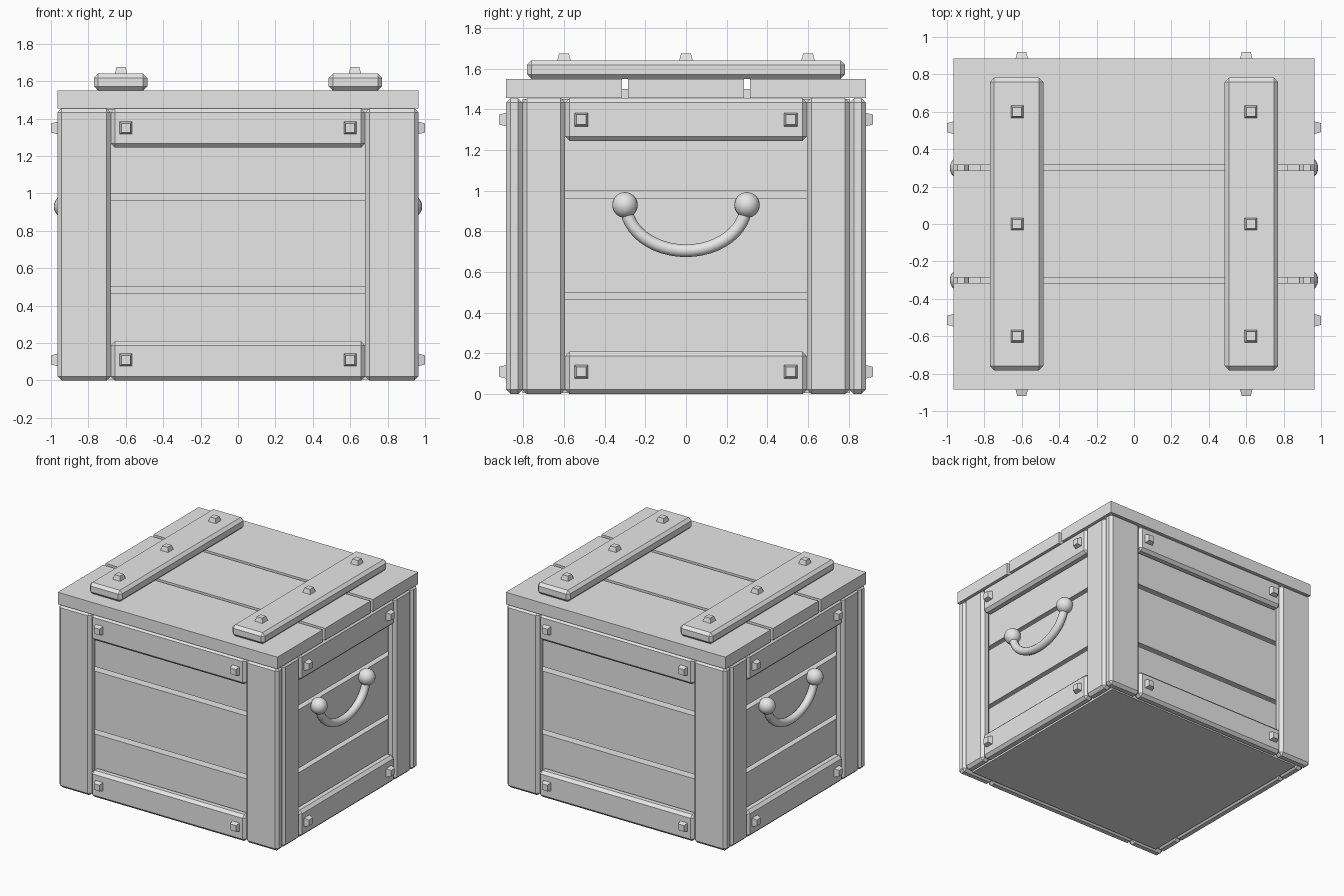
import bpy, bmesh, math
from mathutils import Matrix, Vector

if "Cube" in bpy.data.objects:
    bpy.data.objects.remove(bpy.data.objects["Cube"])

GREY = (0.8, 0.8, 0.8, 1)
mat = bpy.data.materials.new("plain_grey")
mat.use_nodes = True
mat.diffuse_color = GREY
mat.node_tree.nodes["Principled BSDF"].inputs["Base Color"].default_value = GREY

HX, HY = 0.965, 0.884      # outer half sizes
T = 0.08                   # post and rail thickness
TOP = 1.455                # underside of the lid
BEVEL = 0.022


def finish(name, bm):
    mesh = bpy.data.meshes.new(name)
    bm.to_mesh(mesh)
    bm.free()
    mesh.materials.append(mat)
    obj = bpy.data.objects.new(name, mesh)
    bpy.context.collection.objects.link(obj)
    return obj


def box(name, x, y, z, bevel=0.0):
    """Box from (min, max) ranges, with optional chamfered edges."""
    bm = bmesh.new()
    size = [r[1] - r[0] for r in (x, y, z)]
    mid = [(r[0] + r[1]) / 2 for r in (x, y, z)]
    bmesh.ops.create_cube(bm, size=1, matrix=Matrix.Translation(mid) @ Matrix.Diagonal((*size, 1)))
    if bevel:
        bmesh.ops.bevel(bm, geom=bm.edges[:], offset=bevel, segments=1, affect='EDGES')
    return finish(name, bm)


def bolt(name, pos, normal):
    """Square tapered bolt head with its base at pos."""
    bm = bmesh.new()
    turn = Vector(normal).to_track_quat('Z', 'Y').to_matrix().to_4x4()
    place = Matrix.Translation(pos) @ turn @ Matrix.Translation((0, 0, 0.0125))
    place = place @ Matrix.Rotation(math.pi / 4, 4, 'Z')
    bmesh.ops.create_cone(bm, cap_ends=True, segments=4, radius1=0.051, radius2=0.034,
                          depth=0.045, matrix=place)
    finish(name, bm)


def span(s, a, b):
    return tuple(sorted((s * a, s * b)))


# Inner body
box("inner_body", (-HX + 0.145, HX - 0.145), (-HY + 0.145, HY - 0.145), (0.005, 1.5))

# Wall planks with open grooves between them
planks = [(0.005, 0.465), (0.5, 0.965), (1.0, TOP - 0.005)]
px, py = HX - T, HY - T
for s, end, side in ((-1, "front", "right"), (1, "back", "left")):
    for i, z in enumerate(planks):
        box(f"{end}_plank_{i}", (-px, px), span(s, py - 0.065, py), z)
        box(f"{side}_plank_{i}", span(s, px - 0.065, px), (-py + 0.065, py - 0.065), z)

    # Corner posts
    for t in (-1, 1):
        box(f"{end}_post", span(t, 0.68, HX), span(s, py, HY), (0, TOP), BEVEL)
        box(f"{side}_post", span(s, px, HX), span(t, 0.594, py), (0, TOP), BEVEL)

    # Rails and their bolts
    for level, z in (("lower", (0, 0.21)), ("upper", (1.245, TOP))):
        box(f"{end}_{level}_rail", (-0.68, 0.68), span(s, py, HY), z, BEVEL)
        box(f"{side}_{level}_rail", span(s, px, HX), (-0.594, 0.594), z, BEVEL)
        h = 0.11 if level == "lower" else 1.35
        for t in (-1, 1):
            bolt(f"{end}_bolt", (t * 0.6, s * HY, h), (0, s, 0))
            bolt(f"{side}_bolt", (s * HX, t * 0.515, h), (s, 0, 0))

    # Lid cleats with bolts
    box(f"{side}_lid_cleat", span(s, 0.485, 0.77), (-0.782, 0.782), (1.55, 1.64), BEVEL)
    for y in (-0.6, 0, 0.6):
        bolt("lid_bolt", (s * 0.625, y, 1.64), (0, 0, 1))

    # Handle: curved bar between two knobs
    hx = s * 0.922
    bm = bmesh.new()
    for t in (-1, 1):
        bmesh.ops.create_uvsphere(bm, u_segments=20, v_segments=12, radius=0.063,
                                  matrix=Matrix.Translation((hx, t * 0.3, 0.93)))
    for f in bm.faces:
        f.smooth = True
    finish(f"{side}_handle_knobs", bm)

    bm = bmesh.new()
    rings = []
    for i in range(25):
        a = math.pi * i / 24
        c = Vector((hx, -0.295 * math.cos(a), 0.93 - 0.225 * math.sin(a)))
        out = Vector((0, -0.225 * math.cos(a), -0.295 * math.sin(a))).normalized()
        ring = []
        for k in range(12):
            b = math.tau * k / 12
            ring.append(bm.verts.new(c + 0.031 * (out * math.cos(b) + Vector((math.sin(b), 0, 0)))))
        rings.append(ring)
    for r0, r1 in zip(rings, rings[1:]):
        for k in range(12):
            n = (k + 1) % 12
            bm.faces.new((r0[k], r0[n], r1[n], r1[k])).smooth = True
    bmesh.ops.recalc_face_normals(bm, faces=bm.faces[:])
    finish(f"{side}_handle_bar", bm)

# Lid boards with two gaps
for i, y in enumerate([(-HY, -0.315), (-0.285, 0.285), (0.315, HY)]):
    box(f"lid_board_{i}", (-HX, HX), y, (TOP, 1.55))
